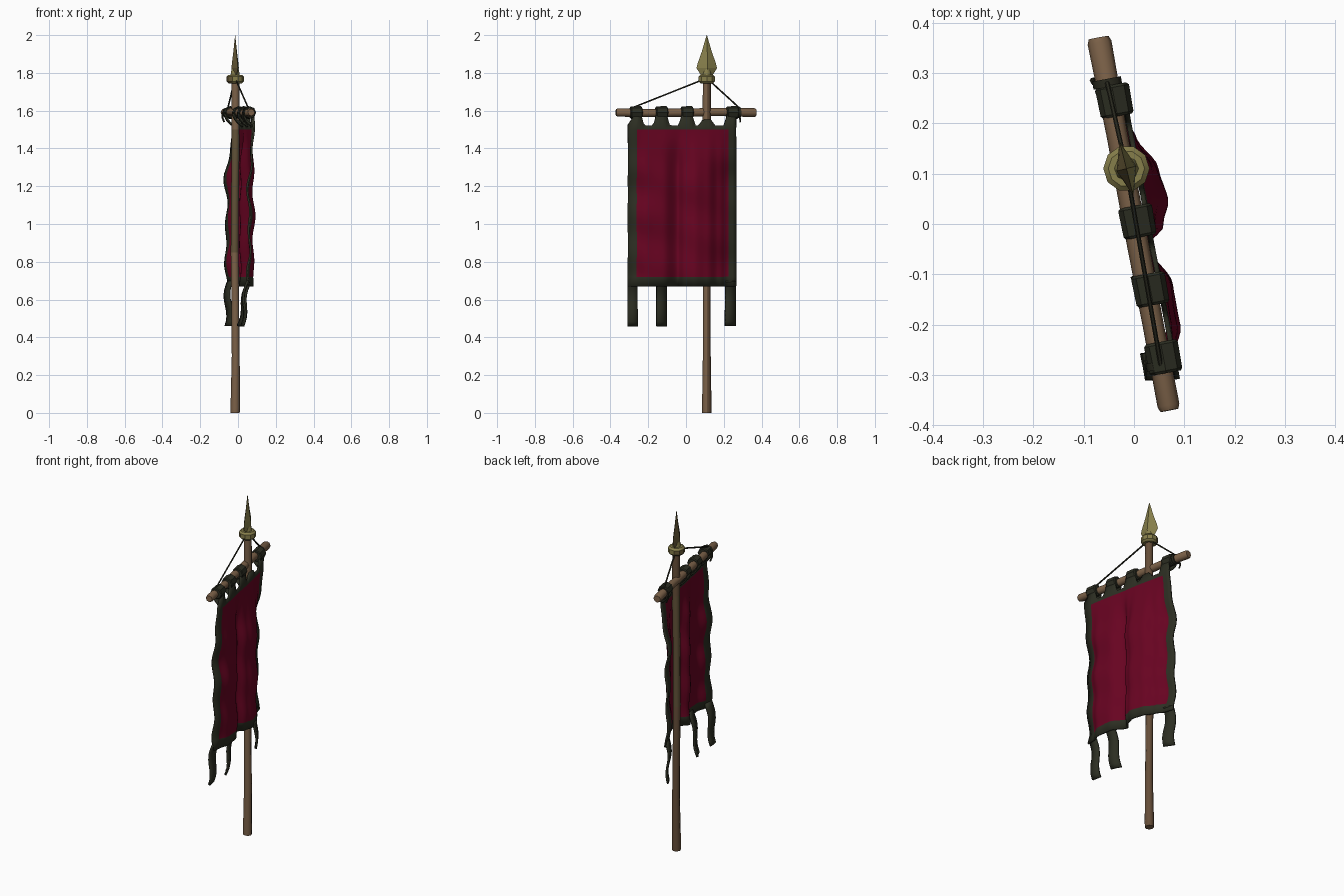
import bpy, bmesh, math
from mathutils import Vector

cube = bpy.data.objects.get("Cube")
if cube:
    bpy.data.objects.remove(cube, do_unlink=True)


def material(name, rgb):
    m = bpy.data.materials.new(name)
    m.use_nodes = True
    col = (*rgb, 1)
    m.diffuse_color = col
    bsdf = m.node_tree.nodes["Principled BSDF"]
    bsdf.inputs["Base Color"].default_value = col
    bsdf.inputs["Roughness"].default_value = 0.9
    return m


RED = material("crimson cloth", (0.135, 0.001, 0.015))
TRIM = material("dark trim", (0.025, 0.027, 0.016))
WOOD = material("wood", (0.2, 0.12, 0.065))
DARK = material("dark wood", (0.13, 0.075, 0.04))
OLD = material("weathered wood", (0.12, 0.085, 0.04))
BRASS = material("dull brass", (0.24, 0.21, 0.07))
TARNISH = material("tarnished brass", (0.14, 0.105, 0.04))
ROPE = material("rope", (0.022, 0.022, 0.013))

POLE_X, POLE_Y, BAR_Z = -0.015, 0.11, 1.59


def bar_x(y):
    return -0.19 * y


def finish(bm, name, mats, angle=40):
    bmesh.ops.recalc_face_normals(bm, faces=bm.faces)
    me = bpy.data.meshes.new(name)
    bm.to_mesh(me)
    bm.free()
    ob = bpy.data.objects.new(name, me)
    bpy.context.collection.objects.link(ob)
    for m in mats:
        me.materials.append(m)
    if angle:
        bpy.ops.object.select_all(action="DESELECT")
        ob.select_set(True)
        bpy.context.view_layer.objects.active = ob
        bpy.ops.object.shade_smooth_by_angle(angle=math.radians(angle))
    return ob


def tube(name, points, radii, mats, sides=8, angle=50, rule=None):
    """Capped tube through points, one radius per point."""
    pts = [Vector(p) for p in points]
    bm = bmesh.new()
    rings = []
    for i, (p, r) in enumerate(zip(pts, radii)):
        d = (pts[min(i + 1, len(pts) - 1)] - pts[max(i - 1, 0)]).normalized()
        ref = Vector((0, 1, 0)) if abs(d.z) > 0.9 else Vector((0, 0, 1))
        u = ref.cross(d).normalized()
        v = d.cross(u)
        turn = [math.tau * k / sides for k in range(sides)]
        rings.append([bm.verts.new(p + r * (math.cos(a) * u + math.sin(a) * v)) for a in turn])
    for a, b in zip(rings, rings[1:]):
        for k in range(sides):
            n = (k + 1) % sides
            f = bm.faces.new((a[k], a[n], b[n], b[k]))
            if rule:
                f.material_index = rule(f.calc_center_median())
    bm.faces.new(rings[0])
    bm.faces.new(rings[-1])
    return finish(bm, name, mats, angle)


def sheet(name, ys, rows, place, mats, rule, thick):
    """Cloth grid; place(y, row) gives the position of each point."""
    bm = bmesh.new()
    grid = [[bm.verts.new(place(y, r)) for y in ys] for r in rows]
    for j in range(len(rows) - 1):
        for i in range(len(ys) - 1):
            f = bm.faces.new((grid[j][i], grid[j][i + 1], grid[j + 1][i + 1], grid[j + 1][i]))
            f.material_index = rule(i, j)
    ob = finish(bm, name, mats, 60)
    mod = ob.modifiers.new("thickness", "SOLIDIFY")
    mod.thickness = thick
    mod.offset = 0
    return ob


def steps(a, b, n):
    return [a + (b - a) * i / n for i in range(n + 1)]


def smooth(t):
    t = max(0, min(1, t))
    return t * t * (3 - 2 * t)


# Pole: weathered beside the cloth, darker on its back, flared at the foot
def pole_colour(c):
    if 0.85 < c.z < 1.5:
        return 1
    return 2 if c.y > POLE_Y + 0.006 else 0


heights = [0, 0.03, 0.3, 0.6, 0.85, 1.2, 1.5, 1.77]
tube("pole", [(POLE_X + 0.003 * math.sin(5 * z), POLE_Y, z) for z in heights],
     [0.024, 0.025, 0.021, 0.02, 0.021, 0.02, 0.022, 0.021], [WOOD, OLD, DARK],
     rule=pole_colour)

# Crossbar
bar_ys = [-0.37, -0.36, -0.2, 0, 0.18, 0.36, 0.37]
tube("crossbar", [(bar_x(y), y, BAR_Z + 0.003 * math.sin(9 * y)) for y in bar_ys],
     [0.018, 0.022, 0.021, 0.022, 0.021, 0.024, 0.02], [WOOD])

# Collar and spear head, tarnished on the side away from the banner
tube("collar", [(POLE_X, POLE_Y, z) for z in (1.745, 1.755, 1.78, 1.79)],
     [0.036, 0.046, 0.046, 0.036], [BRASS, TARNISH], sides=10, angle=30,
     rule=lambda c: int(c.x < POLE_X - 0.01 and c.z < 1.78))
tube("spear_socket", [(POLE_X, POLE_Y, z) for z in (1.78, 1.84)], [0.026, 0.015], [BRASS])
blade = tube("spear_blade", [(0, 0, z) for z in (1.785, 1.825, 1.85, 1.91, 2.0)],
             [0.03, 0.056, 0.05, 0.028, 0.001], [BRASS, TARNISH], sides=4, angle=0,
             rule=lambda c: int(c.x < 0))
blade.scale.x = 0.36
blade.rotation_euler.z = 0.25
blade.location = (POLE_X, POLE_Y, 0)

# Hanging cloth: folds sideways, pulled in flat toward the crossbar
FOLDS = [(-0.305, 0.0), (-0.27, 0.012), (-0.2, 0.04), (-0.12, 0.044), (-0.045, 0.006),
         (0.0, 0.048), (0.05, 0.067), (0.11, 0.058), (0.17, 0.024), (0.22, -0.004), (0.27, -0.01)]
TABS = [-0.265, -0.13, 0.005, 0.11, 0.245]


def fold(y):
    for (a, p), (b, q) in zip(FOLDS, FOLDS[1:]):
        if y <= b:
            return p + (q - p) * smooth((y - a) / (b - a))
    return FOLDS[-1][1]


def cloth_x(y, z):
    loose = smooth((1.54 - z) / 0.3)
    edge = smooth((abs(y + 0.02) - 0.1) / 0.17)
    wave = math.sin(math.tau * z / 0.23 + 9 * y) + 0.6 * math.sin(math.tau * z / 0.37 - 14 * y)
    return bar_x(y) + 0.028 * (1 - loose) + loose * (fold(y) + (0.004 + 0.004 * edge) * wave)


def top_edge(y):
    d = min(abs(y - t) for t in TABS)
    rise = 1 - smooth((d - 0.02) / 0.026)
    tall = 0.03 if abs(y - POLE_Y) < 0.05 else 0.075
    return 1.522 + tall * rise


def place(y, row):
    z = top_edge(y) if row > 1.5 else row
    return (cloth_x(y, z), y, z)


ys = [-0.308] + steps(-0.26, 0.223, 42) + [0.245, 0.265]
rows = [0.67] + steps(0.72, 1.5, 30) + [1.6]
last_col, last_row = len(ys) - 2, len(rows) - 2
sheet("banner", ys, rows, place, [RED, TRIM],
      lambda i, j: int(i == 0 or i >= last_col - 1 or j in (0, last_row)), 0.01)

# Loops holding the banner on the crossbar
for n, y in enumerate(TABS):
    if y != POLE_Y:
        ends = [y - 0.031, y - 0.026, y + 0.026, y + 0.031]
        tube(f"loop_{n + 1}", [(bar_x(v) + 0.008, v, BAR_Z) for v in ends],
             [0.029, 0.033, 0.034, 0.029], [TRIM], sides=8, angle=30)
        # back half of the tab, meeting the banner below the bar
        sheet(f"tab_back_{n + 1}", [y - 0.022, y + 0.022], steps(0, 1, 4),
              lambda v, t: (bar_x(v) - 0.022 + 0.05 * t * t, v, 1.585 - 0.07 * t),
              [TRIM], lambda i, j: 0, 0.008)

# Streamers below the hem, slightly twisted
for n, (y, drift) in enumerate([(-0.283, -0.04), (-0.13, -0.06), (0.235, -0.015)]):
    def streamer(v, t, y=y, drift=drift):
        sway = 0.013 * math.sin(math.tau * 0.9 * t)
        twist = -0.3 * t * (v - y)
        return (cloth_x(v, 0.7) + drift * t - sway + twist, v, 0.7 - 0.24 * t)
    sheet(f"streamer_{n + 1}", [y - 0.027, y, y + 0.027], steps(0, 1, 10), streamer,
          [TRIM], lambda i, j: 0, 0.012)

# Stay ropes from the collar to both ends of the crossbar
for name, y in (("rope_long", -0.28), ("rope_short", 0.28)):
    end = Vector((bar_x(y), y, 1.617))
    start = Vector((POLE_X, POLE_Y, 1.772))
    tube(name, [start.lerp(end, t) for t in steps(0, 1, 4)], [0.0045] * 5, [ROPE], sides=6)
    # lashing around the bar with a loose end
    tube(name + "_lashing", [(bar_x(v), v, BAR_Z) for v in (y - 0.008, y + 0.008)],
         [0.029, 0.029], [ROPE])
    tube(name + "_tail", [(bar_x(y) - 0.027, y, 1.59), (bar_x(y) - 0.03, y + 0.005, 1.565),
                          (bar_x(y) - 0.02, y + 0.008, 1.54)], [0.005] * 3, [ROPE], sides=6)
